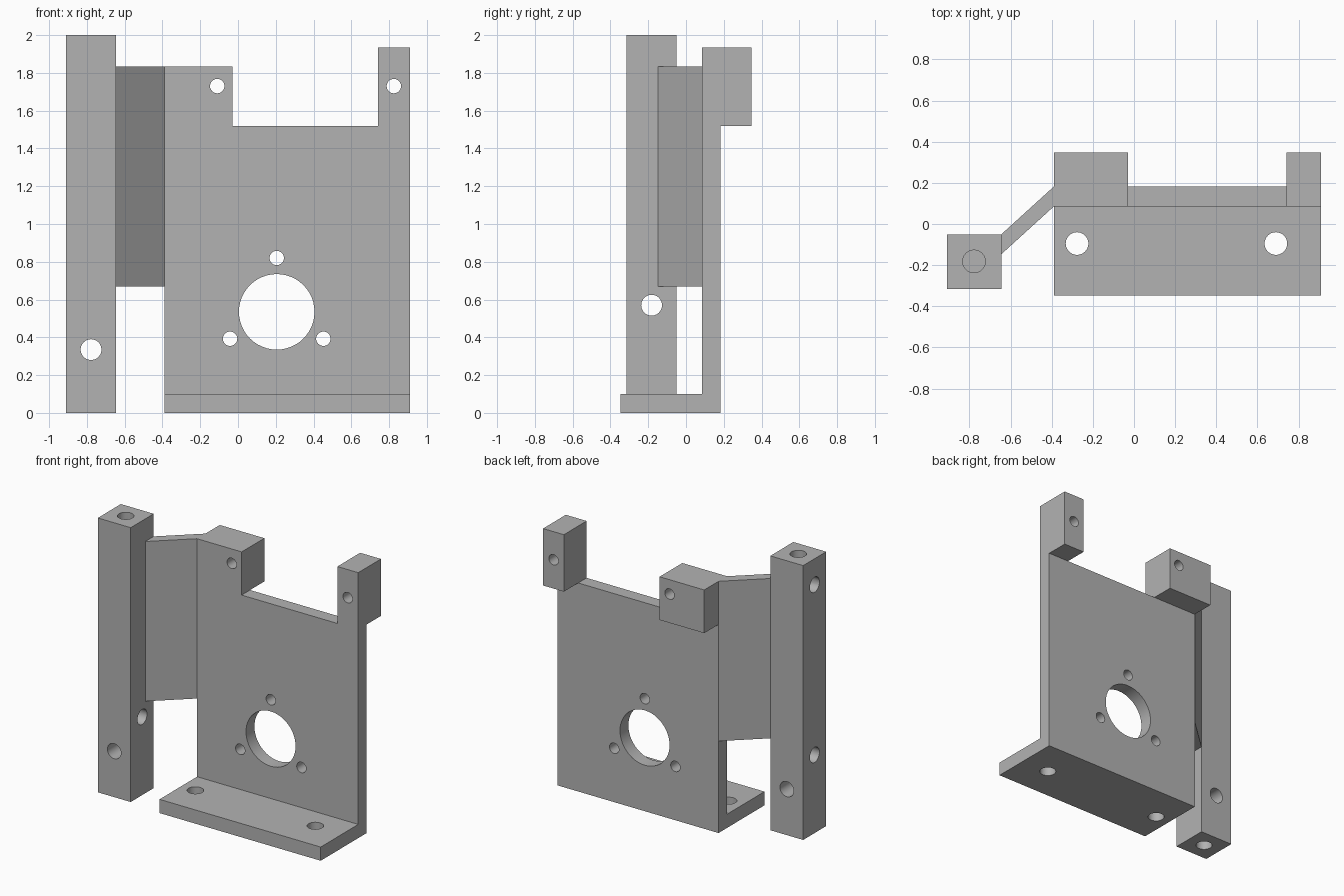
import bpy, bmesh, math
from mathutils import Vector

if "Cube" in bpy.data.objects:
    bpy.data.objects.remove(bpy.data.objects["Cube"], do_unlink=True)

grey = bpy.data.materials.new("plain grey")
grey.use_nodes = True
COLOUR = (0.45, 0.45, 0.45, 1)
grey.diffuse_color = COLOUR
grey.node_tree.nodes["Principled BSDF"].inputs["Base Color"].default_value = COLOUR


def prism(name, profile, direction):
    """Extrude a closed 3D outline along a direction."""
    bm = bmesh.new()
    face = bm.faces.new([bm.verts.new(p) for p in profile])
    out = bmesh.ops.extrude_face_region(bm, geom=[face])["geom"]
    bmesh.ops.translate(bm, vec=direction, verts=[v for v in out if isinstance(v, bmesh.types.BMVert)])
    bmesh.ops.recalc_face_normals(bm, faces=bm.faces)
    mesh = bpy.data.meshes.new(name)
    bm.to_mesh(mesh)
    bm.free()
    mesh.materials.append(grey)
    obj = bpy.data.objects.new(name, mesh)
    bpy.context.collection.objects.link(obj)
    return obj


def box(name, x0, x1, y0, y1, z0, z1):
    return prism(name, [(x0, y0, z0), (x1, y0, z0), (x1, y1, z0), (x0, y1, z0)], (0, 0, z1 - z0))


def drill(obj, holes):
    """Cut round holes given as (start, end, radius), then smooth their walls."""
    cutters = []
    for start, end, radius in holes:
        a, b = Vector(start), Vector(end)
        bpy.ops.mesh.primitive_cylinder_add(
            vertices=48, radius=radius, depth=(b - a).length, location=(a + b) / 2,
            rotation=(b - a).to_track_quat('Z', 'Y').to_euler())
        cutter = bpy.context.object
        cutter.name = "hole_cutter"
        cutter.hide_render = True
        cutter.data.materials.append(grey)
        mod = obj.modifiers.new("hole", 'BOOLEAN')
        mod.operation, mod.solver, mod.object = 'DIFFERENCE', 'EXACT', cutter
        cutters.append(cutter)
    bpy.ops.object.select_all(action='DESELECT')
    obj.select_set(True)
    bpy.context.view_layer.objects.active = obj
    for mod in list(obj.modifiers):
        bpy.ops.object.modifier_apply(modifier=mod.name)
    for cutter in cutters:
        bpy.data.objects.remove(cutter, do_unlink=True)
    bpy.ops.object.shade_smooth_by_angle(angle=math.radians(30))


def hole_y(x, z, radius):
    return (x, -1, z), (x, 1, z), radius


LEFT, RIGHT = -0.39, 0.91      # plate sides
FRONT, BACK = 0.085, 0.182     # plate faces
DEEP = 0.347                   # half of the overall depth
STEP = 1.52                    # top of the plate between the lugs
SMALL, BOLT = 0.038, 0.055     # hole radii

# L-shaped mounting plate with foot
outline = [(-DEEP, 0), (BACK, 0), (BACK, STEP), (FRONT, STEP), (FRONT, 0.1), (-DEEP, 0.1)]
plate = prism("plate_and_foot", [(LEFT, y, z) for y, z in outline], (RIGHT - LEFT, 0, 0))

# Motor opening, three screws around it, two bolts in the foot
cx, cz, ring = 0.205, 0.535, 0.285
holes = [hole_y(cx, cz, 0.2)]
for angle in (90, 210, 330):
    t = math.radians(angle)
    holes.append(hole_y(cx + ring * math.cos(t), cz + ring * math.sin(t), SMALL))
for x in (-0.277, 0.69):
    holes.append(((x, -0.095, -0.1), (x, -0.095, 0.2), BOLT))
drill(plate, holes)

# Lugs on the upper corners
for name, x0, x1, top, hx in (("wide_lug", LEFT, -0.03, 1.835, -0.11),
                              ("narrow_lug", 0.742, RIGHT, 1.935, 0.825)):
    lug = box(name, x0, x1, FRONT, DEEP, STEP, top)
    drill(lug, [hole_y(hx, 1.73, SMALL)])

# Slanted web joining plate and post
POST_IN = -0.645
prism("slanted_web", [(POST_IN, -0.147, 0.67), (LEFT, FRONT, 0.67),
                      (LEFT, BACK, 0.67), (POST_IN, -0.05, 0.67)], (0, 0, 1.165))

# Square post with cross holes and blind end holes
post = box("post", -RIGHT, POST_IN, -0.315, -0.05, 0, 2)
px, py = -0.778, -0.182
drill(post, [
    hole_y(px, 0.335, BOLT),
    ((-1.1, py, 0.57), (-0.5, py, 0.57), BOLT),
    ((-1.1, py, 1.81), (px, py, 1.81), BOLT),
    ((px, py, 1.75), (px, py, 2.1), BOLT),
    ((px, py, -0.1), (px, py, 0.25), BOLT),
])
